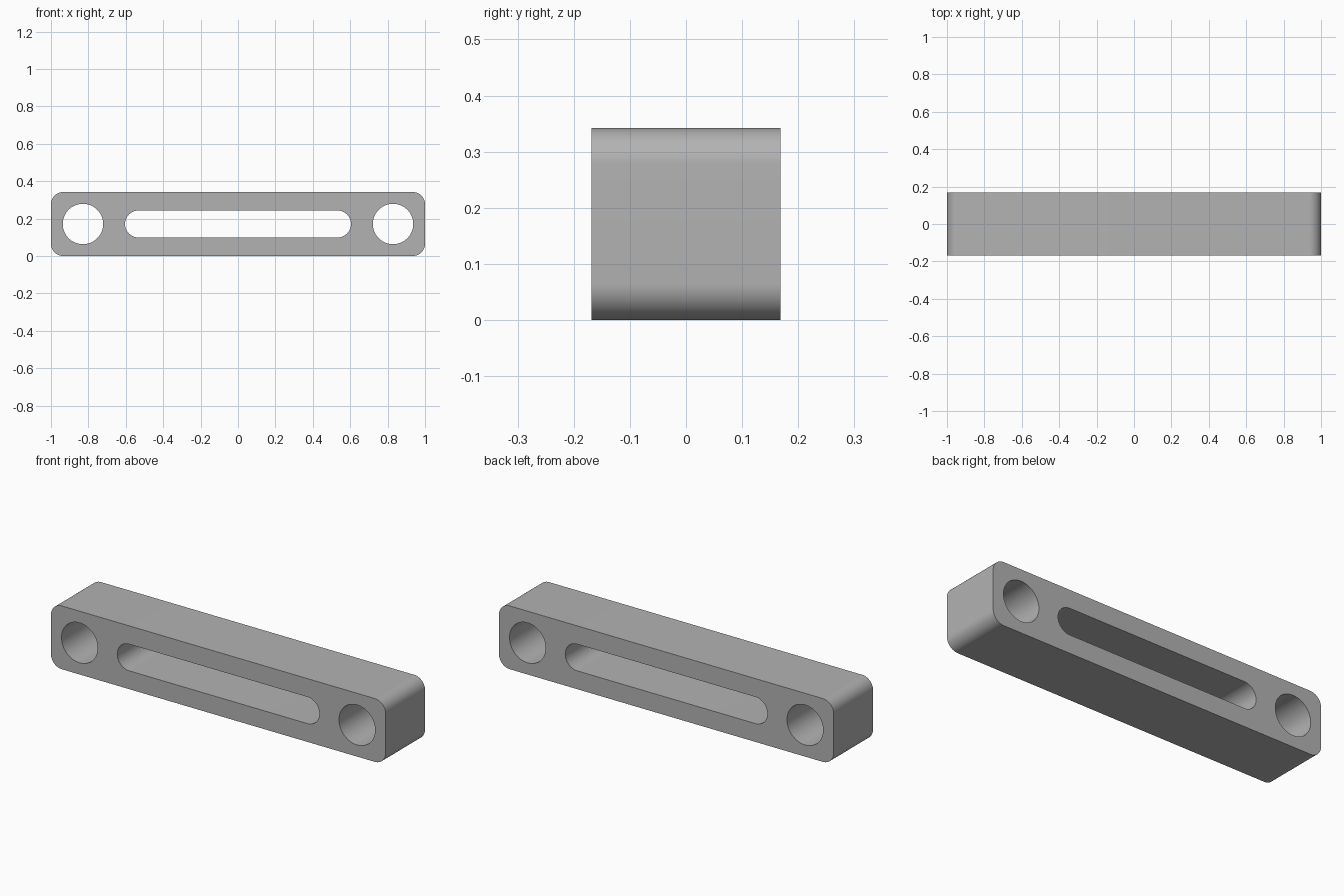
import bpy
import math

cube = bpy.data.objects.get("Cube")
if cube:
    bpy.data.objects.remove(cube, do_unlink=True)

WIDTH, DEPTH, HEIGHT = 2.0, 0.336, 0.342
STEPS = 16  # segments per quarter turn

metal = bpy.data.materials.new("plain_grey")
metal.use_nodes = True
grey = (0.45, 0.45, 0.45, 1)
metal.diffuse_color = grey
metal.node_tree.nodes["Principled BSDF"].inputs["Base Color"].default_value = grey


def rounded_outline(curve, cx, half_w, half_h, radius):
    """Add a closed rounded rectangle to the curve."""
    points = []
    for quarter, (sx, sy) in enumerate([(1, 1), (-1, 1), (-1, -1), (1, -1)]):
        for i in range(STEPS + 1):
            a = (quarter + i / STEPS) * math.pi / 2
            p = (cx + sx * (half_w - radius) + radius * math.cos(a),
                 sy * (half_h - radius) + radius * math.sin(a), 0, 1)
            if not points or math.dist(p, points[-1]) > 1e-5:
                points.append(p)
    if math.dist(points[0], points[-1]) < 1e-5:
        points.pop()
    spline = curve.splines.new("POLY")
    spline.points.add(len(points) - 1)
    for point, co in zip(spline.points, points):
        point.co = co
    spline.use_cyclic_u = True


# Bar outline, long centre slot and a round hole near each end
profile = bpy.data.curves.new("slotted_bar", "CURVE")
profile.dimensions = "2D"
profile.fill_mode = "BOTH"
profile.extrude = DEPTH / 2
rounded_outline(profile, 0, WIDTH / 2, HEIGHT / 2, 0.065)
rounded_outline(profile, 0, 0.604, 0.072, 0.072)
for side in (-1, 1):
    rounded_outline(profile, side * 0.829, 0.108, 0.108, 0.108)

# Stand the extruded profile upright, facing the front
bar = bpy.data.objects.new("slotted_bar", profile)
bpy.context.collection.objects.link(bar)
bar.rotation_euler.x = math.pi / 2
bar.location.z = HEIGHT / 2
profile.materials.append(metal)

# Turn into a welded mesh with smooth rounds and crisp rims
bpy.ops.object.select_all(action="DESELECT")
bar.select_set(True)
bpy.context.view_layer.objects.active = bar
bpy.ops.object.convert(target="MESH")
bar = bpy.context.object
bpy.ops.object.mode_set(mode="EDIT")
bpy.ops.mesh.select_all(action="SELECT")
bpy.ops.mesh.remove_doubles(threshold=0.0001)
bpy.ops.mesh.normals_make_consistent(inside=False)
bpy.ops.object.mode_set(mode="OBJECT")
bpy.ops.object.shade_smooth_by_angle(angle=math.radians(30))
